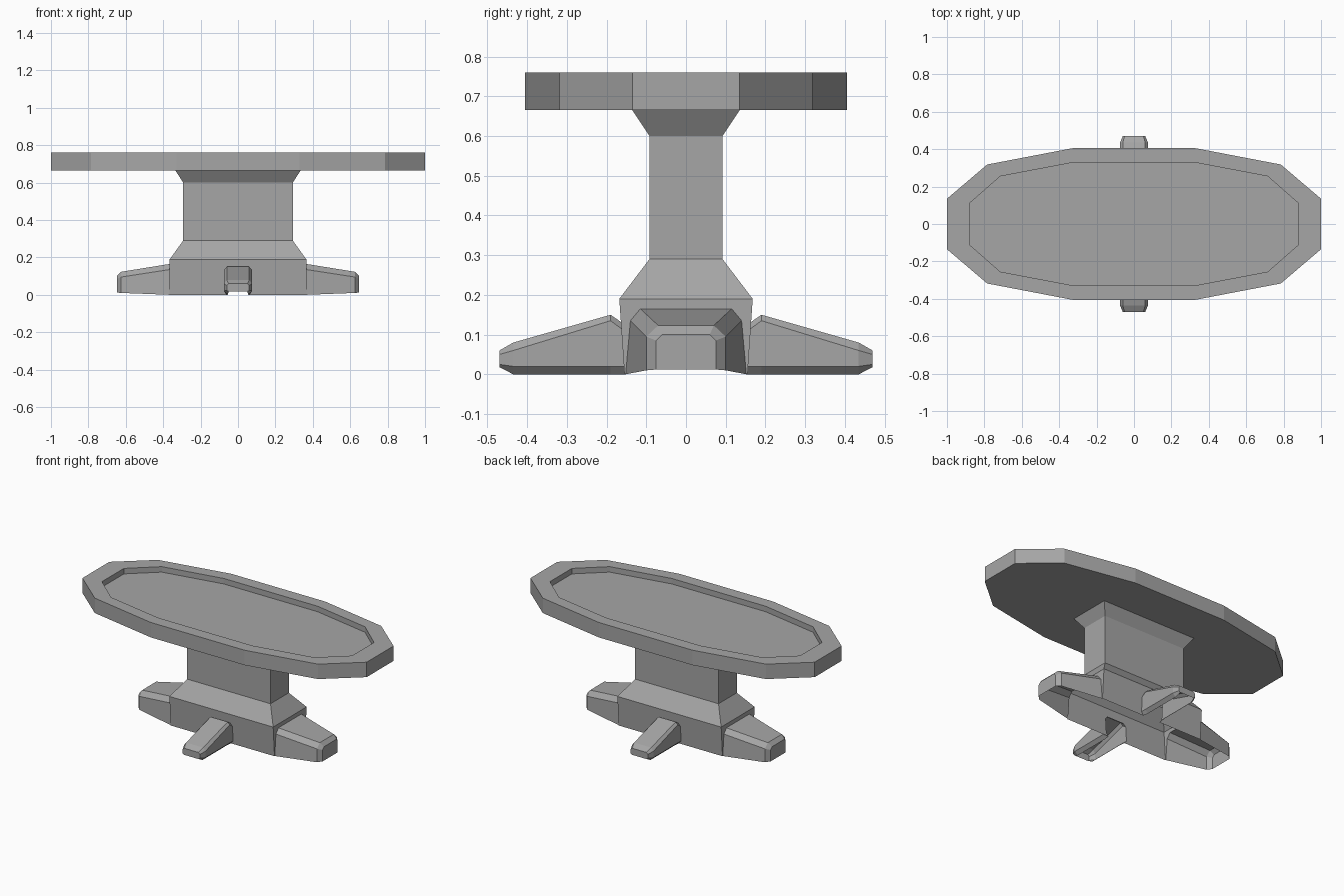
import bpy, bmesh
from mathutils import Vector

cube = bpy.data.objects.get("Cube")
if cube:
    bpy.data.objects.remove(cube)

grey = bpy.data.materials.new("plain_grey")
grey.use_nodes = True
colour = (0.38, 0.38, 0.38, 1)
grey.diffuse_color = colour
bsdf = next(n for n in grey.node_tree.nodes if n.type == "BSDF_PRINCIPLED")
bsdf.inputs["Base Color"].default_value = colour
bsdf.inputs["Roughness"].default_value = 0.8


def finish(bm, name):
    bmesh.ops.remove_doubles(bm, verts=bm.verts, dist=0.0005)
    bmesh.ops.recalc_face_normals(bm, faces=bm.faces)
    mesh = bpy.data.meshes.new(name)
    bm.to_mesh(mesh)
    bm.free()
    mesh.materials.append(grey)
    obj = bpy.data.objects.new(name, mesh)
    bpy.context.collection.objects.link(obj)
    return obj


def ring(bm, points, z):
    return [bm.verts.new((x, y, z)) for x, y in points]


def loft(bm, loops, closed):
    for a, b in zip(loops, loops[1:]):
        n = len(a)
        for i in range(n if closed else n - 1):
            j = (i + 1) % n
            bm.faces.new((a[i], a[j], b[j], b[i]))


def mirrored(half):
    """Complete an arch from its half profile, running bottom to top."""
    return half + [(-v, z) for v, z in reversed(half)]


def place(axis, sign, u, v, z):
    """Outward distance u, sideways v, along the x or y axis."""
    return Vector((sign * u, sign * v, z)) if axis == "x" else Vector((-sign * v, sign * u, z))


# Oval table top with a sunken surface
def oval(quarter):
    right = quarter + [(x, -y) for x, y in reversed(quarter)]
    return right + [(-x, -y) for x, y in right]


outline = oval([(0.33, 0.405), (0.785, 0.318), (1.0, 0.135)])
recess = oval([(0.33, 0.328), (0.715, 0.255), (0.88, 0.11)])
bm = bmesh.new()
rings = [ring(bm, outline, 0.665), ring(bm, outline, 0.76),
         ring(bm, recess, 0.76), ring(bm, recess, 0.725)]
loft(bm, rings, True)
bm.faces.new(rings[0])
bm.faces.new(rings[-1])
finish(bm, "table_top")

# Foot profiles: (distance outward, half arch from bottom to top)
long_foot = [
    (0.365, [(0.152, 0), (0.14, 0.135), (0.115, 0.165)]),
    (0.625, [(0.1, 0.01), (0.1, 0.095), (0.07, 0.123)]),
    (0.648, [(0.075, 0.012), (0.075, 0.085), (0.06, 0.1)]),
]
short_foot = [
    (0.155, [(0.06, 0), (0.075, 0.02), (0.075, 0.115), (0.06, 0.132)]),
    (0.19, [(0.055, 0), (0.075, 0.02), (0.075, 0.135), (0.06, 0.15)]),
    (0.435, [(0.055, 0), (0.075, 0.02), (0.075, 0.06), (0.06, 0.08)]),
    (0.47, [(0.05, 0.018), (0.06, 0.025), (0.06, 0.05), (0.05, 0.06)]),
]
lean = 0.013 / 0.19
feet = [
    ("x", 1, "left_foot", long_foot, 0, [(0.155, 0), (0.168, 0.19)]),
    ("x", -1, "right_foot", long_foot, 0, [(0.155, 0), (0.168, 0.19)]),
    ("y", 1, "back_foot", short_foot, lean, [(0.365, 0), (0.365, 0.19)]),
    ("y", -1, "front_foot", short_foot, lean, [(0.365, 0), (0.365, 0.19)]),
]

# Hollow feet, open underneath
for axis, sign, name, sections, slope, wall in feet:
    bm = bmesh.new()
    loops = []
    for k, (u, half) in enumerate(sections):
        tilt = slope if k == 0 else 0
        loops.append([bm.verts.new(place(axis, sign, u + tilt * z, v, z))
                      for v, z in mirrored(half)])
    loft(bm, loops, False)
    bm.faces.new(loops[-1])
    finish(bm, name)

# Pedestal column with sloped shoulder and flared neck
bm = bmesh.new()
column = [(0.365, 0.168, 0.19), (0.293, 0.092, 0.29),
          (0.293, 0.092, 0.6), (0.335, 0.135, 0.665)]
loft(bm, [ring(bm, [(x, y), (-x, y), (-x, -y), (x, -y)], z) for x, y, z in column], True)

# Base walls, each with an arch opening into its foot
for axis, sign, name, sections, slope, wall in feet:
    u, half = sections[0]
    border = mirrored(wall) + mirrored(half)[::-1]
    bm.faces.new([bm.verts.new(place(axis, sign, u + slope * z, v, z)) for v, z in border])
finish(bm, "pedestal")
